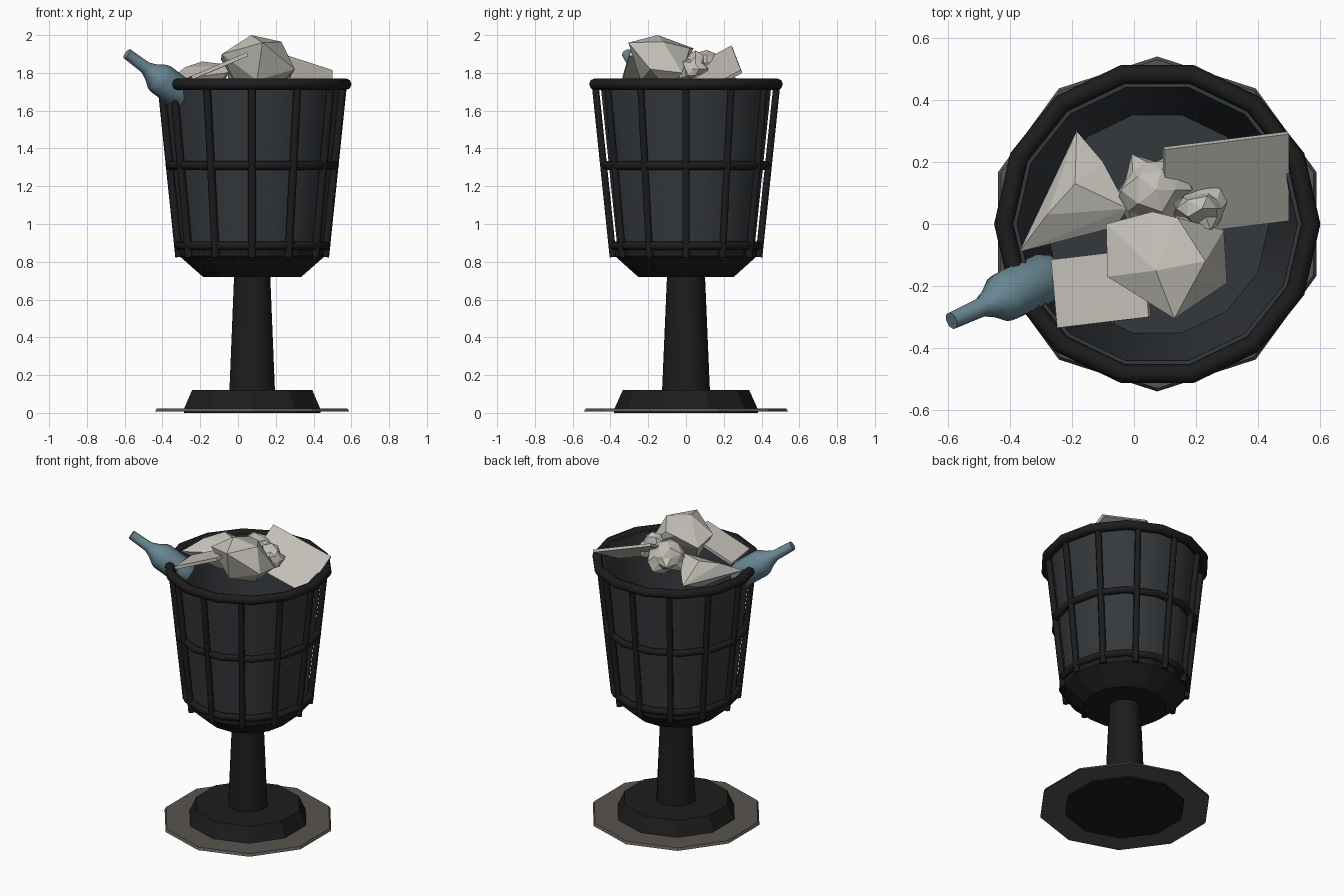
import bpy, bmesh, math, random
from mathutils import Vector, Matrix

if "Cube" in bpy.data.objects:
    bpy.data.objects.remove(bpy.data.objects["Cube"])

CX = 0.075  # axis of the bin


def material(name, rgb):
    m = bpy.data.materials.new(name)
    m.diffuse_color = (*rgb, 1)
    m.use_nodes = True
    m.node_tree.nodes["Principled BSDF"].inputs["Base Color"].default_value = m.diffuse_color
    return m


IRON = material("black_iron", (0.012, 0.012, 0.012))
LINER = material("dark_liner", (0.035, 0.04, 0.045))
STONE = material("pavement", (0.10, 0.09, 0.08))
PAPER = material("paper", (0.55, 0.53, 0.48))
GLASS = material("blue_glass", (0.14, 0.24, 0.29))


def finish(name, bm, mat, smooth=None):
    bmesh.ops.recalc_face_normals(bm, faces=bm.faces)
    me = bpy.data.meshes.new(name)
    bm.to_mesh(me)
    bm.free()
    me.materials.append(mat)
    ob = bpy.data.objects.new(name, me)
    bpy.context.collection.objects.link(ob)
    if smooth:
        bpy.ops.object.select_all(action='DESELECT')
        ob.select_set(True)
        bpy.context.view_layer.objects.active = ob
        bpy.ops.object.shade_smooth_by_angle(angle=math.radians(smooth))
    return ob


def lathe(name, profile, sides, mat, start=0.0, smooth=None, matrix=None, closed=False):
    """Revolve (radius, height) points; open profiles get end caps."""
    bm = bmesh.new()
    rings = []
    for r, z in profile:
        rings.append([bm.verts.new((r * math.cos(start + math.tau * i / sides),
                                    r * math.sin(start + math.tau * i / sides), z))
                      for i in range(sides)])
    pairs = list(zip(rings, rings[1:]))
    if closed:
        pairs.append((rings[-1], rings[0]))
    for a, b in pairs:
        for i in range(sides):
            j = (i + 1) % sides
            bm.faces.new((a[i], a[j], b[j], b[i]))
    if not closed:
        bm.faces.new(rings[0])
        bm.faces.new(rings[-1])
    bm.transform(matrix or Matrix.Translation((CX, 0, 0)))
    return finish(name, bm, mat, smooth)


def ring(name, z, major, minor):
    prof = [(major + minor * math.cos(math.tau * k / 8),
             z + minor * math.sin(math.tau * k / 8)) for k in range(8)]
    lathe(name, prof, 14, IRON, smooth=50, closed=True)


# pavement plate, foot and column
Q = math.pi / 2
lathe("pavement_plate", [(0.54, 0.008), (0.53, 0.024)], 10, STONE, Q)
lathe("foot", [(0.38, 0.0), (0.38, 0.02), (0.335, 0.12)], 10, IRON, Q)
lathe("column", [(0.127, 0.11), (0.10, 0.74)], 10, IRON, Q, smooth=40)

# cup and hollow liner with a floor
lathe("cup", [(0.26, 0.72), (0.385, 0.83), (0.385, 0.87), (0.34, 0.87)], 14, IRON)
lathe("liner", [(0.37, 0.85), (0.465, 1.75), (0.452, 1.75), (0.36, 0.88)], 14, LINER, smooth=40)

# cage: three rings and twelve bars
ring("rim", 1.74, 0.495, 0.031)
ring("middle_ring", 1.31, 0.437, 0.023)
ring("lower_ring", 0.885, 0.392, 0.023)
for i in range(12):
    a = math.tau * i / 12
    d = Vector((math.cos(a), math.sin(a), 0))
    lo = Vector((CX, 0, 0.825)) + d * 0.386
    hi = Vector((CX, 0, 1.75)) + d * 0.482
    axis = hi - lo
    m = Matrix.Translation(lo) @ Vector((0, 0, 1)).rotation_difference(axis).to_matrix().to_4x4()
    lathe(f"cage_bar_{i + 1}", [(0.021, 0), (0.021, axis.length)], 6, IRON, smooth=65, matrix=m)

# bottle poking out over the rim
tip = Vector((-0.588, -0.312, 1.902))
rot = Vector((0, 0, 1)).rotation_difference(Vector((0.34, 0.155, -0.255))).to_matrix().to_4x4()
lathe("bottle", [(0.029, 0), (0.033, 0.13), (0.05, 0.17), (0.08, 0.215), (0.086, 0.24),
                 (0.086, 0.39), (0.065, 0.44)], 8, GLASS, smooth=50,
      matrix=Matrix.Translation(tip) @ rot)


# two flat cards, each from a corner and two edge vectors
def card(name, corner, u, v, thick):
    c, u, v = Vector(corner), Vector(u), Vector(v)
    n = u.cross(v).normalized() * thick
    bm = bmesh.new()
    pts = [c + u * i + v * j + n * k for k in (0, 1) for j in (0, 1) for i in (0, 1)]
    bmesh.ops.convex_hull(bm, input=[bm.verts.new(p) for p in pts])
    bmesh.ops.dissolve_limit(bm, angle_limit=0.02, verts=bm.verts, edges=bm.edges)
    finish(name, bm, PAPER)


card("large_card", (0.1, 0.24, 1.945), (0.4, 0.05, -0.13), (0, -0.28, -0.15), 0.018)
card("small_card", (-0.24, -0.335, 1.765), (0.295, 0.035, 0.125), (-0.02, 0.22, -0.01), 0.02)


# crumpled papers
def hull(name, pts):
    bm = bmesh.new()
    res = bmesh.ops.convex_hull(bm, input=[bm.verts.new(p) for p in pts])
    bmesh.ops.delete(bm, geom=[v for v in res["geom_interior"] if isinstance(v, bmesh.types.BMVert)],
                     context='VERTS')
    finish(name, bm, PAPER)


hull("front_crumple", [(-0.09, 0.0, 1.87), (-0.085, -0.17, 1.90), (0.13, -0.305, 1.96),
                       (0.07, -0.15, 2.0), (0.23, -0.12, 1.965), (0.3, -0.19, 1.82),
                       (0.29, -0.02, 1.80), (0.06, 0.04, 1.93), (0.14, 0.02, 1.93),
                       (0.1, -0.24, 1.76), (0.0, -0.1, 1.72), (0.2, -0.1, 1.71)])
hull("left_crumple", [(-0.185, 0.3, 1.75), (-0.37, -0.09, 1.76), (-0.02, 0.05, 1.84),
                      (-0.19, 0.13, 1.86), (-0.28, 0.03, 1.83), (-0.1, 0.2, 1.79),
                      (-0.06, -0.01, 1.80), (-0.15, 0.05, 1.64)])


def crumple(name, center, size, seed):
    rnd = random.Random(seed)
    bm = bmesh.new()
    bmesh.ops.create_icosphere(bm, subdivisions=2, radius=1)
    for v in bm.verts:
        v.co *= rnd.choice((0.7, 0.85, 1.0, 1.1))
        v.co = Vector(center) + Vector([a * b for a, b in zip(v.co, size)])
    bmesh.ops.triangulate(bm, faces=bm.faces)
    finish(name, bm, PAPER)


crumple("back_crumple", (0.07, 0.11, 1.80), (0.12, 0.13, 0.11), 3)
crumple("right_crumple", (0.22, 0.05, 1.82), (0.10, 0.08, 0.09), 7)
